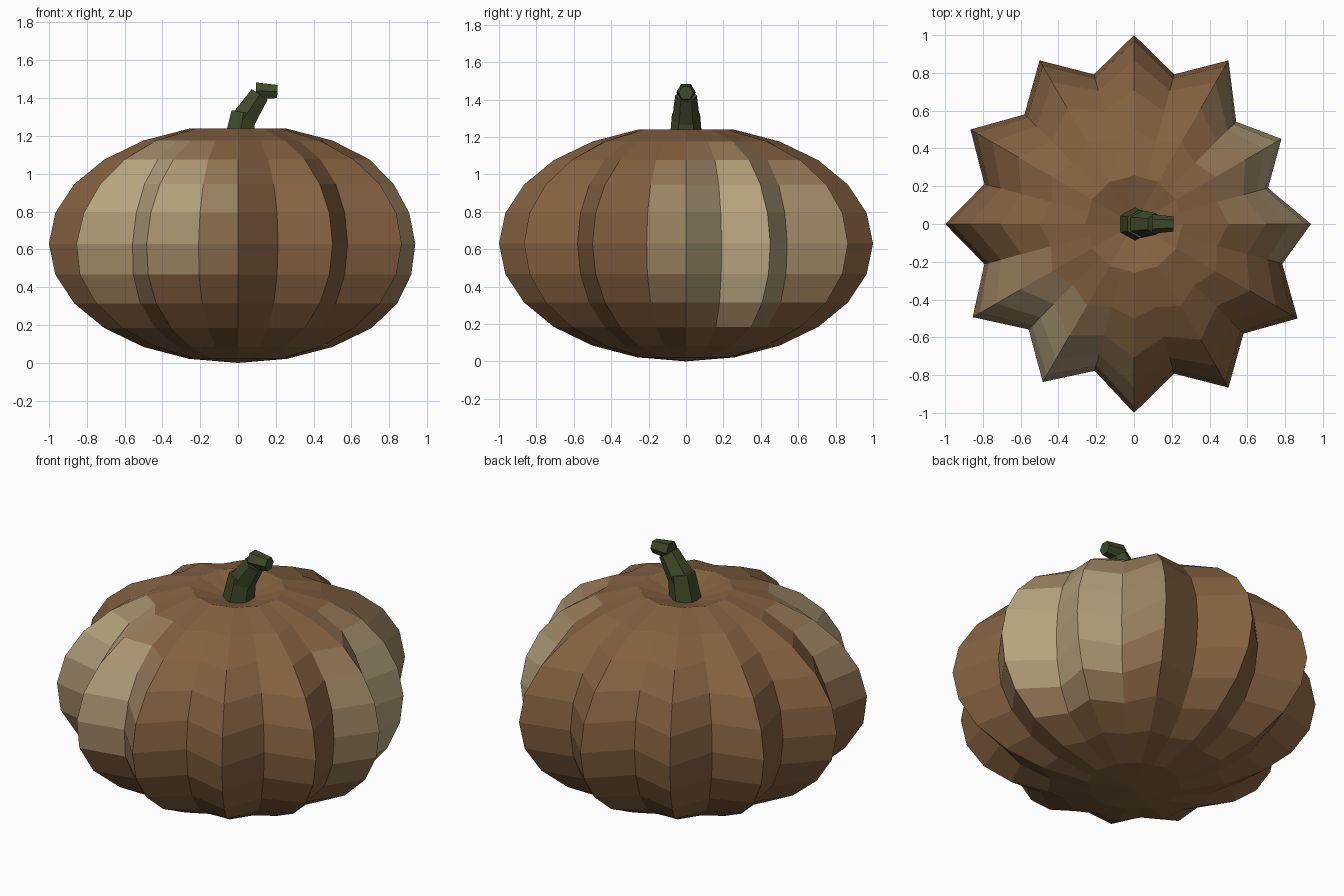
import bpy, bmesh, math
from mathutils import Vector

if "Cube" in bpy.data.objects:
    bpy.data.objects.remove(bpy.data.objects["Cube"])


def material(name, rgb):
    m = bpy.data.materials.new(name)
    m.diffuse_color = (*rgb, 1)
    m.use_nodes = True
    m.node_tree.nodes["Principled BSDF"].inputs["Base Color"].default_value = m.diffuse_color
    return m


BROWN = Vector((0.23, 0.12, 0.051))
PALE = Vector((0.47, 0.375, 0.21))
SHADES = 5
HALF = 0.63  # half height of the body

# Pale sunken patches: centre, radius, dent depth
patches = [(Vector((-0.54, -0.69, 0.86)), 0.42, 0.05),
           (Vector((0.83, 0.33, 0.68)), 0.47, 0.11)]


def paleness(p):
    return max(min(1, max(0, (r + 0.08 - (p - c).length) / 0.16))
               for c, r, _ in patches)


# Ribbed body: squashed sphere with every other meridian pulled in
bm = bmesh.new()
bmesh.ops.create_uvsphere(bm, u_segments=24, v_segments=12, radius=1)
for v in bm.verts:
    flat = math.hypot(v.co.x, v.co.y)
    step = round(math.degrees(math.atan2(v.co.y, v.co.x)) / 15)
    if step % 2 and flat > 0.01:
        k = 1 - 0.18 * flat
        v.co.x *= k
        v.co.y *= k
    v.co.z = HALF + v.co.z * HALF
    if flat < 0.01 and v.co.z > HALF:
        v.co.z = 1.16  # dimple under the stem

pale = {v: paleness(v.co) for v in bm.verts}
for v in bm.verts:
    dent = sum(d * max(0, 1 - ((v.co - c).length / (r + 0.1)) ** 2)
               for c, r, d in patches)
    v.co.x *= 1 - dent
    v.co.y *= 1 - dent
for f in bm.faces:
    mean = sum(pale[v] for v in f.verts) / len(f.verts)
    f.material_index = round(mean * (SHADES - 1))
mesh = bpy.data.meshes.new("pumpkin_body")
bm.to_mesh(mesh)
bm.free()
for i in range(SHADES):
    mesh.materials.append(material(f"skin_{i}", BROWN.lerp(PALE, i / (SHADES - 1))))
bpy.context.collection.objects.link(bpy.data.objects.new("pumpkin_body", mesh))

# Bent stem: three tapered six-sided pieces
green = material("stem_green", (0.051, 0.068, 0.022))
pieces = [((0.0, 1.15), (0.03, 1.325), 0.09, 0.075),
          ((0.03, 1.29), (0.115, 1.42), 0.075, 0.058),
          ((0.095, 1.438), (0.208, 1.435), 0.052, 0.04)]
for i, ((x0, z0), (x1, z1), r0, r1) in enumerate(pieces):
    a, b = Vector((x0, 0, z0)), Vector((x1, 0, z1))
    d = b - a
    bpy.ops.mesh.primitive_cone_add(vertices=6, radius1=r0, radius2=r1, depth=d.length,
                                    location=(a + b) / 2,
                                    rotation=(0, math.atan2(d.x, d.z), 0))
    ob = bpy.context.object
    ob.name = f"stem_piece_{i + 1}"
    ob.data.materials.append(green)
